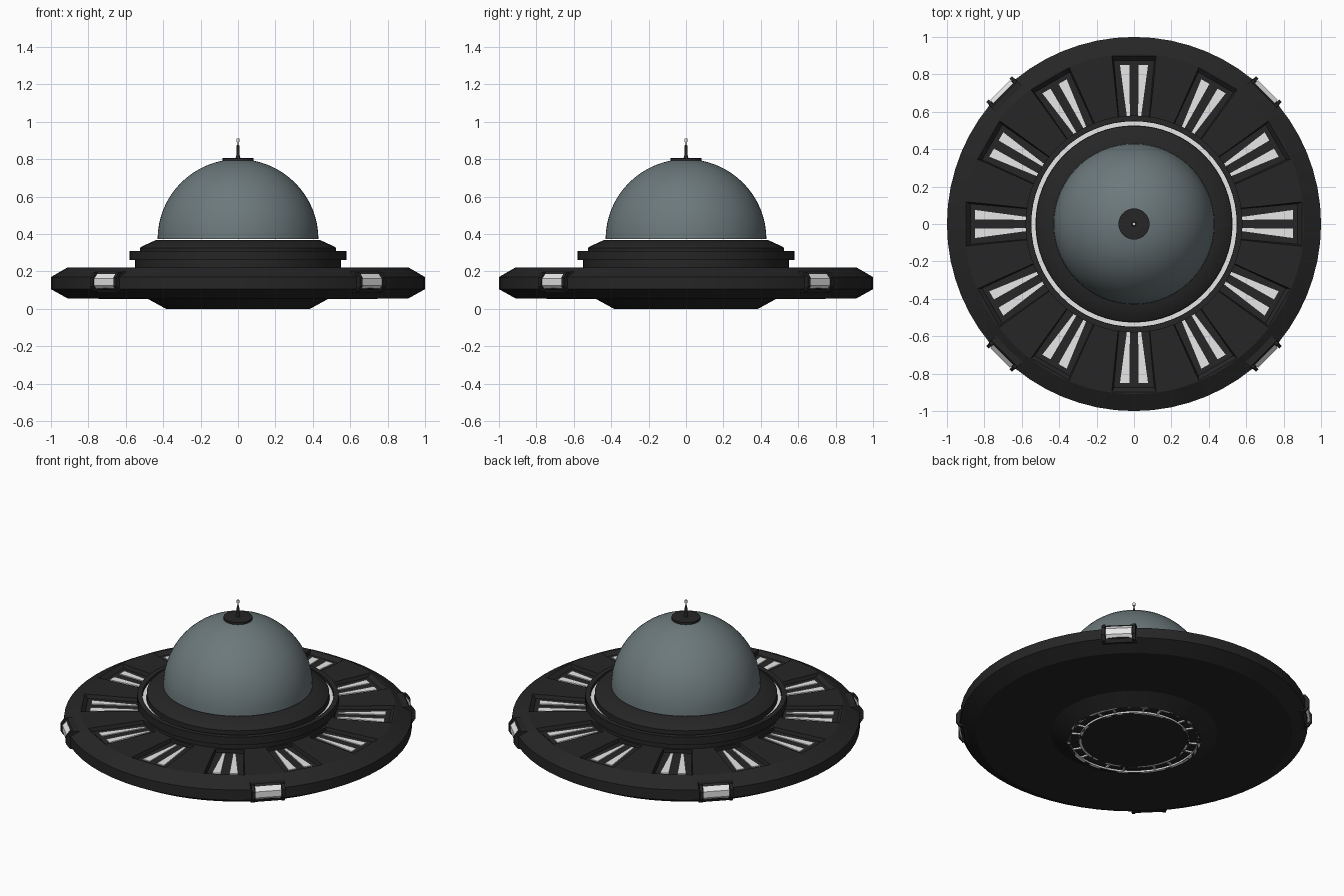
import bpy, bmesh, math
from mathutils import Matrix

if "Cube" in bpy.data.objects:
    bpy.data.objects.remove(bpy.data.objects["Cube"])


def material(name, rgb):
    m = bpy.data.materials.new(name)
    m.diffuse_color = (*rgb, 1)
    m.use_nodes = True
    m.node_tree.nodes["Principled BSDF"].inputs["Base Color"].default_value = m.diffuse_color
    return m


BLACK = material("hull black", (0.019, 0.019, 0.019))
WHITE = material("light white", (0.8, 0.8, 0.8))
GLASS = material("dome grey", (0.15, 0.19, 0.20))


def finish(bm, name, mat, smooth=True):
    bmesh.ops.remove_doubles(bm, verts=bm.verts, dist=1e-5)
    bmesh.ops.recalc_face_normals(bm, faces=bm.faces)
    me = bpy.data.meshes.new(name)
    bm.to_mesh(me)
    bm.free()
    ob = bpy.data.objects.new(name, me)
    bpy.context.collection.objects.link(ob)
    me.materials.append(mat)
    if smooth:
        bpy.ops.object.select_all(action='DESELECT')
        ob.select_set(True)
        bpy.context.view_layer.objects.active = ob
        bpy.ops.object.shade_smooth_by_angle(angle=math.radians(25))
    return ob


def lathe(name, profile, mat, steps=64, closed=False):
    """Spin an (r, z) profile about the z axis."""
    bm = bmesh.new()
    vs = [bm.verts.new((r, 0, z)) for r, z in profile]
    es = [bm.edges.new(p) for p in zip(vs, vs[1:])]
    if closed:
        es.append(bm.edges.new((vs[-1], vs[0])))
    bmesh.ops.spin(bm, geom=vs + es, cent=(0, 0, 0), axis=(0, 0, 1),
                   angle=2 * math.pi, steps=steps, use_merge=True)
    return finish(bm, name, mat)


def loft(bm, a, b, angle):
    """Solid between two matching outlines, turned about z."""
    rot = Matrix.Rotation(angle, 4, 'Z')
    va = [bm.verts.new(p) for p in a]
    vb = [bm.verts.new(p) for p in b]
    n = len(a)
    bm.faces.new(va)
    bm.faces.new(vb[::-1])
    for i in range(n):
        bm.faces.new((va[i], vb[i], vb[(i + 1) % n], va[(i + 1) % n]))
    bmesh.ops.transform(bm, matrix=rot, verts=va + vb)


def wedge(r0, r1, a0, a1, b0, b1, z):
    """Flat quad pointing along +x: side offsets a..b at each end."""
    return [(r0, a0, z), (r1, a1, z), (r1, b1, z), (r0, b0, z)]


# Saucer hull, with a ring channel in the belly
hull = lathe("saucer_hull", [
    (0, 0), (0.315, 0), (0.315, 0.015), (0.37, 0.015), (0.37, 0), (0.385, 0),
    (0.48, 0.052), (0.91, 0.055), (1.0, 0.105), (1.0, 0.17), (0.91, 0.222),
    (0.5, 0.222), (0, 0.222)], BLACK)

# Twelve recessed deck panels
TURNS = [math.radians(30 * i) for i in range(12)]
bm = bmesh.new()
for a in TURNS:
    loft(bm, wedge(0.56, 0.875, -0.08, -0.108, 0.08, 0.108, 0.2),
         wedge(0.56, 0.905, -0.085, -0.122, 0.085, 0.122, 0.23), a)
cutter = finish(bm, "panel_cutter", BLACK, False)
cutter.hide_render = True
mod = hull.modifiers.new("panels", 'BOOLEAN')
mod.operation = 'DIFFERENCE'
mod.solver = 'EXACT'
mod.object = cutter
bpy.context.view_layer.objects.active = hull
bpy.ops.object.modifier_apply(modifier=mod.name)
bpy.data.objects.remove(cutter)

# Paired light strips in each panel
bm = bmesh.new()
for a in TURNS:
    for s in (-1, 1):
        ends = [wedge(0.575, 0.85, s * 0.022, s * 0.025, s * 0.038, s * 0.075, z)
                for z in (0.199, 0.206)]
        loft(bm, *ends, a)
finish(bm, "deck_light_strips", WHITE, False)

# Stepped collar with a lit channel
lathe("collar", [
    (0.55, 0.215), (0.55, 0.26), (0.58, 0.26), (0.58, 0.31), (0.55, 0.31),
    (0.55, 0.285), (0.525, 0.285), (0.525, 0.325), (0.515, 0.333),
    (0.44, 0.367), (0, 0.367)], BLACK)
lathe("collar_light_ring", [(0.527, 0.284), (0.549, 0.284), (0.549, 0.292),
                            (0.527, 0.292)], WHITE, closed=True)

# Dome, cap and antenna
arc = [math.radians(90 * i / 16) for i in range(17)]
lathe("dome", [(0.43 * math.cos(t), 0.373 + 0.427 * math.sin(t)) for t in arc],
      GLASS)
lathe("dome_cap", [(0, 0.785), (0.083, 0.785), (0.083, 0.805), (0, 0.807)],
      BLACK, 32)
lathe("antenna", [(0, 0.8), (0.014, 0.8), (0.008, 0.825), (0.007, 0.872),
                  (0.004, 0.875), (0.004, 0.895), (0, 0.895)], BLACK, 12)
lathe("antenna_tip", [(0, 0.893), (0.008, 0.893), (0.008, 0.91), (0, 0.91)],
      WHITE, 12)

# Belly light rings and paired spokes
for name, r0, r1 in (("belly_inner_ring", 0.303, 0.318),
                     ("belly_outer_ring", 0.367, 0.384)):
    lathe(name, [(r0, 0), (r1, 0), (r1, 0.008), (r0, 0.008)], WHITE, closed=True)
bm = bmesh.new()
for i in range(8):
    for s in (-8, 8):
        loft(bm, wedge(0.316, 0.37, -0.005, -0.005, 0.005, 0.005, 0.006),
             wedge(0.316, 0.37, -0.005, -0.005, 0.005, 0.005, 0.015),
             math.radians(22.5 + 45 * i + s))
finish(bm, "belly_spokes", WHITE, False)


# Four rim lamps: dark housing, side brackets and a faceted lens
def rim_block(bm, out, z0, z1, y0, y1, angle):
    h = (z1 - z0) * 0.28
    prof = [(0.9, z0), (out - 0.022, z0), (out, z0 + h), (out, z1 - h),
            (out - 0.022, z1), (0.9, z1)]
    loft(bm, [(r, y0, z) for r, z in prof], [(r, y1, z) for r, z in prof], angle)


housing, lens = bmesh.new(), bmesh.new()
for i in range(4):
    a = math.radians(45 + 90 * i)
    rim_block(housing, 1.003, 0.085, 0.2, -0.1, 0.1, a)
    for s in (-1, 1):
        rim_block(housing, 1.02, 0.09, 0.198, s * 0.078, s * 0.098, a)
    rim_block(lens, 1.012, 0.1, 0.187, -0.075, 0.075, a)
finish(housing, "rim_lamp_housings", BLACK, False)
finish(lens, "rim_lamp_lenses", WHITE, False)
